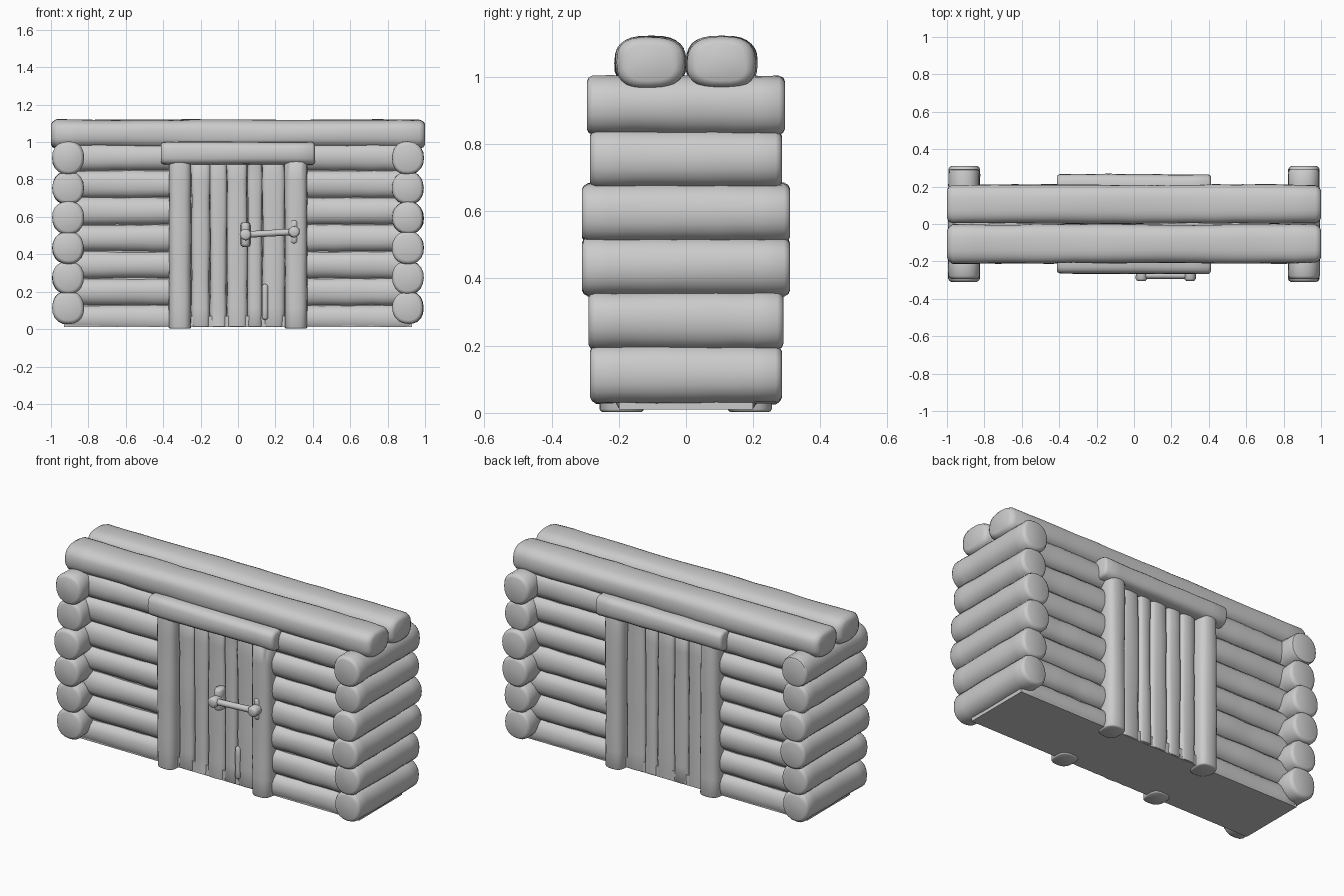
import bpy, bmesh, math, random
from mathutils import Vector

random.seed(4)
cube = bpy.data.objects.get("Cube")
if cube:
    bpy.data.objects.remove(cube, do_unlink=True)

wood = bpy.data.materials.new("pale_grey_wood")
wood.use_nodes = True
colour = (0.6, 0.6, 0.6, 1)
wood.diffuse_color = colour
wood.node_tree.nodes["Principled BSDF"].inputs["Base Color"].default_value = colour


def finish(name, bm):
    bmesh.ops.recalc_face_normals(bm, faces=bm.faces)
    mesh = bpy.data.meshes.new(name)
    bm.to_mesh(mesh)
    bm.free()
    mesh.materials.append(wood)
    obj = bpy.data.objects.new(name, mesh)
    bpy.context.collection.objects.link(obj)
    bpy.ops.object.select_all(action='DESELECT')
    obj.select_set(True)
    bpy.context.view_layer.objects.active = obj
    bpy.ops.object.shade_smooth_by_angle(angle=math.radians(50))
    return obj


def log(name, start, end, ru, rv, power=2.0, bevel=0.02, rough=0.03, sides=20, steps=9, floor=None):
    """Hewn log from start to end; ru is the level half-width, rv the other one."""
    a, b = Vector(start), Vector(end)
    axis = (b - a).normalized()
    length = (b - a).length
    if abs(axis.z) > 0.9:
        u, v = Vector((1, 0, 0)), Vector((0, 1, 0))
    else:
        v = Vector((0, 0, 1))
        u = v.cross(axis).normalized()
    inner = [bevel + (length - 2 * bevel) * i / steps for i in range(steps + 1)]
    stations = [(0, 1 - bevel / max(ru, rv)), (bevel * 0.3, 1 - 0.4 * bevel / max(ru, rv))]
    stations += [(t, 1) for t in inner]
    stations += [(length - t, s) for t, s in reversed(stations[:2])]
    phase = random.uniform(0, 6)
    bm = bmesh.new()
    rings = []
    for t, scale in stations:
        wobble = 1 + random.uniform(-rough, rough)
        ring = []
        for k in range(sides):
            ang = math.tau * k / sides
            c, s = math.cos(ang), math.sin(ang)
            lump = 1 + rough * 0.6 * math.sin(3 * ang + phase + t * 5)
            r = scale * wobble * lump
            p = a + axis * t
            p += u * math.copysign(abs(c) ** (2 / power), c) * ru * r
            p += v * math.copysign(abs(s) ** (2 / power), s) * rv * r
            if floor is not None:
                p.z = max(p.z, floor)
            ring.append(bm.verts.new(p))
        rings.append(ring)
    for r0, r1 in zip(rings, rings[1:]):
        for k in range(sides):
            n = (k + 1) % sides
            bm.faces.new((r0[k], r0[n], r1[n], r1[k]))
    bm.faces.new(rings[0])
    bm.faces.new(rings[-1])
    return finish(name, bm)


def box(name, centre, size):
    bm = bmesh.new()
    bmesh.ops.create_cube(bm, size=1)
    for vert in bm.verts:
        vert.co = Vector(centre) + Vector([c * s for c, s in zip(vert.co, size)])
    return finish(name, bm)


# Solid body behind the logs
box("wall_core", (0, 0, 0.5), (1.86, 0.34, 0.98))
box("floor_slab", (0, 0, 0.04), (1.86, 0.4, 0.06))

# Corner logs running front to back
reach = [0.285, 0.29, 0.31, 0.31, 0.285, 0.295]
for side, label in ((1, "left"), (-1, "right")):
    for i, r in enumerate(reach):
        z = 0.115 + 0.16 * i
        log(f"{label}_end_log_{i + 1}", (side * 0.908, -r, z), (side * 0.908, r, z),
            0.084, 0.088, power=2.2, bevel=0.018, rough=0.02, floor=0.015)

# Both long faces share logs, posts, lintel and planks
for face, where in ((-1, "front"), (1, "back")):
    for side, label in ((1, "left"), (-1, "right")):
        for i in range(7):
            z = 0.055 + 0.144 * i
            log(f"{where}_{label}_wall_log_{i + 1}", (side * 0.3, face * 0.135, z),
                (side * 0.93, face * 0.135, z), 0.075, 0.077, power=2.3, floor=0.012)
        log(f"{where}_{label}_door_post", (side * 0.31, face * 0.19, 0.003),
            (side * 0.31, face * 0.19, 0.9), 0.06, 0.065, power=2.8, bevel=0.008)
    log(f"{where}_lintel", (-0.412, face * 0.2, 0.94), (0.412, face * 0.2, 0.94),
        0.066, 0.06, power=3, bevel=0.015)
    x = -0.25
    for i, width in enumerate((0.1, 0.09, 0.11, 0.08, 0.12)):
        mid = x + width / 2
        log(f"{where}_door_plank_{i + 1}", (mid, face * 0.17, 0.012), (mid, face * 0.17, 0.89),
            width / 2, 0.038, power=3.2, bevel=0.005, rough=0.05, sides=16)
        x += width

# Pair of roof logs
for side, where in ((-1, "front"), (1, "back")):
    log(f"{where}_roof_log", (-1, side * 0.106, 1.042), (1, side * 0.106, 1.042),
        0.104, 0.078, power=2.7, bevel=0.03, rough=0.025, sides=28, steps=18)

# Door handle: two brackets, their pegs and a bar
for x, z, label in ((0.04, 0.505, "right"), (0.3, 0.52, "left")):
    log(f"handle_{label}_bracket", (x, -0.225, z - 0.065), (x, -0.225, z + 0.065),
        0.026, 0.038, bevel=0.015, sides=12, steps=4)
    log(f"handle_{label}_peg", (x, -0.2, z), (x, -0.305, z), 0.03, 0.03,
        bevel=0.012, sides=12, steps=3)
log("handle_bar", (0.02, -0.275, 0.504), (0.32, -0.275, 0.521), 0.018, 0.018,
    bevel=0.006, sides=12)

# Loose splinter low on the door
log("door_splinter", (0.145, -0.205, 0.05), (0.145, -0.205, 0.24), 0.017, 0.015,
    bevel=0.012, sides=10, steps=4)
